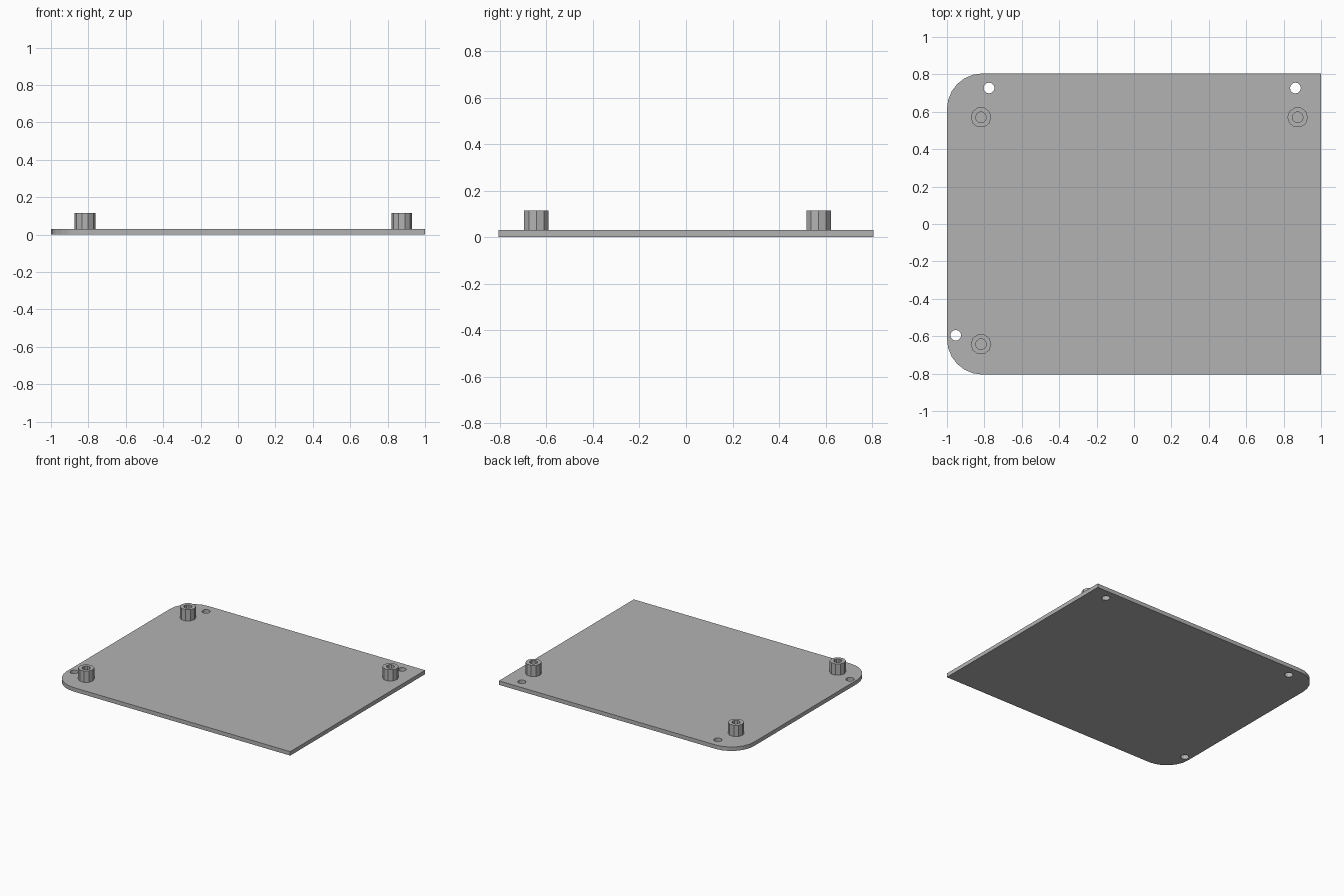
import bpy, bmesh
from math import sin, cos, pi, radians

if "Cube" in bpy.data.objects:
    bpy.data.objects.remove(bpy.data.objects["Cube"], do_unlink=True)

WIDTH, DEPTH, THICK, TOP = 1.0, 0.805, 0.03, 0.115
CORNER = 0.19
SIDES = 10

grey = bpy.data.materials.new("plain grey")
grey.use_nodes = True
colour = (0.45, 0.45, 0.45, 1)
grey.diffuse_color = colour
grey.node_tree.nodes["Principled BSDF"].inputs["Base Color"].default_value = colour


def add_object(name, bm):
    bmesh.ops.recalc_face_normals(bm, faces=bm.faces)
    mesh = bpy.data.meshes.new(name)
    bm.to_mesh(mesh)
    bm.free()
    mesh.materials.append(grey)
    obj = bpy.data.objects.new(name, mesh)
    bpy.context.collection.objects.link(obj)
    return obj


def circle(x, y, r, sides=SIDES):
    return [(x + r * cos(2 * pi * i / sides), y + r * sin(2 * pi * i / sides))
            for i in range(sides)]


def arc(x, y, start, steps=6):
    angles = [radians(start + 90 * i / steps) for i in range(steps + 1)]
    return [(x + CORNER * cos(a), y + CORNER * sin(a)) for a in angles]


# Base plate: rounded on the right side only, with three through holes
outline = [(WIDTH, -DEPTH), (WIDTH, DEPTH)]
outline += arc(CORNER - WIDTH, DEPTH - CORNER, 90)
outline += arc(CORNER - WIDTH, CORNER - DEPTH, 180)
holes = [(-0.775, 0.727), (0.863, 0.727), (-0.953, -0.595)]
bm = bmesh.new()
edges = []
for loop in [outline] + [circle(x, y, 0.029, 12) for x, y in holes]:
    verts = [bm.verts.new((x, y, 0)) for x, y in loop]
    edges += [bm.edges.new((verts[i - 1], verts[i])) for i in range(len(verts))]
bmesh.ops.triangle_fill(bm, edges=edges, use_beauty=True, normal=(0, 0, 1))
result = bmesh.ops.extrude_face_region(bm, geom=bm.faces[:], use_keep_orig=True)
raised = [g for g in result["geom"] if isinstance(g, bmesh.types.BMVert)]
bmesh.ops.translate(bm, verts=raised, vec=(0, 0, THICK))
add_object("base_plate", bm)


# Standoff posts: faceted tubes with a blind screw hole
def standoff(name, x, y):
    bm = bmesh.new()
    profile = [(0.055, THICK), (0.055, TOP), (0.029, TOP), (0.029, THICK)]
    rings = [[bm.verts.new((px, py, z)) for px, py in circle(x, y, r)]
             for r, z in profile]
    for a, b in zip(rings, rings[1:] + rings[:1]):
        for i in range(SIDES):
            bm.faces.new((a[i - 1], a[i], b[i], b[i - 1]))
    add_object(name, bm)


standoff("back_right_standoff", -0.818, 0.57)
standoff("back_left_standoff", 0.875, 0.57)
standoff("front_right_standoff", -0.818, -0.643)
